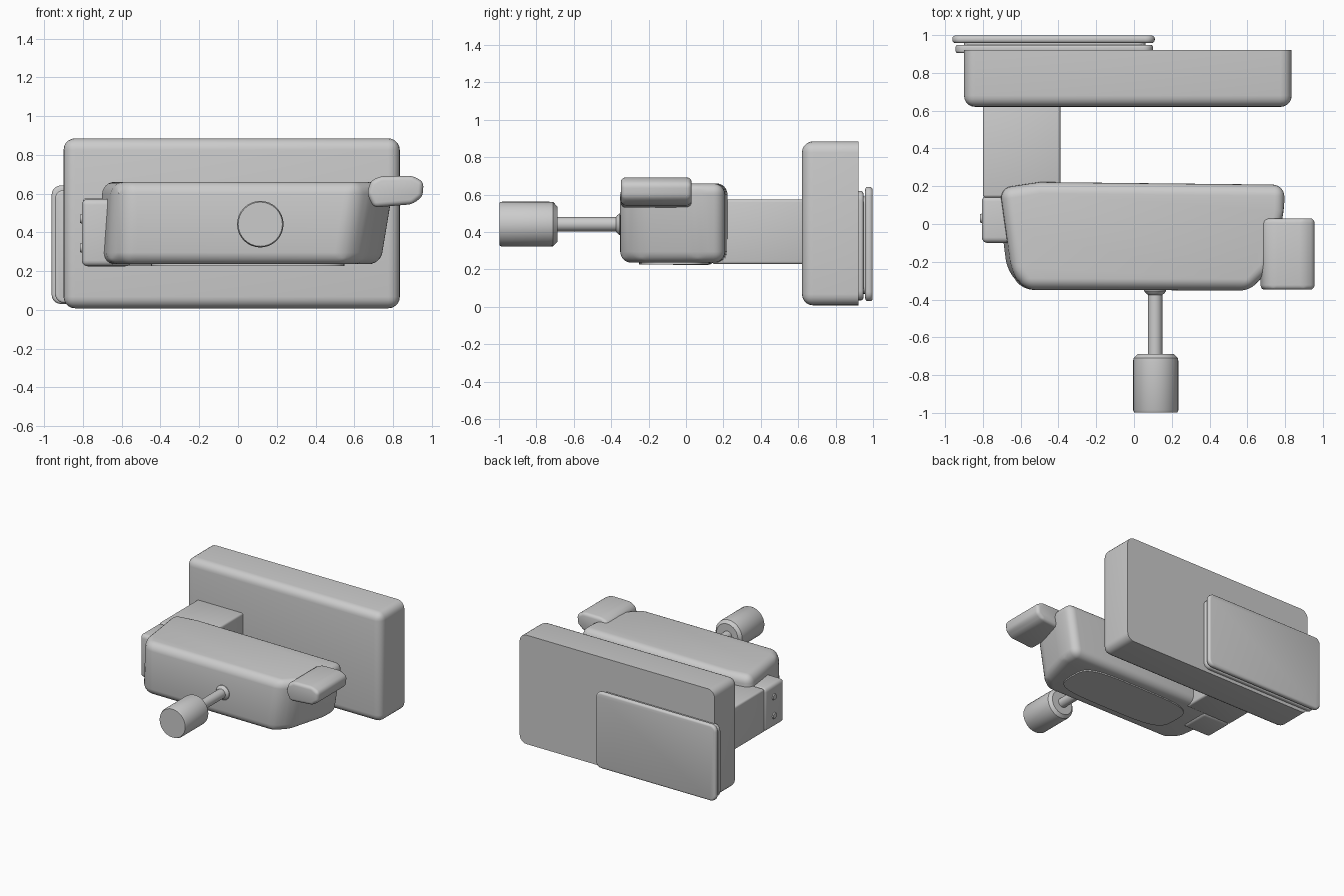
import bpy, bmesh, math
from mathutils import Vector, Matrix

if "Cube" in bpy.data.objects:
    bpy.data.objects.remove(bpy.data.objects["Cube"])


def finish(name, bm, bevel=0.0, segs=5, keep=None):
    """Round the edges, store the mesh and shade it smooth."""
    bmesh.ops.recalc_face_normals(bm, faces=bm.faces)
    if bevel:
        edges = [e for e in bm.edges if e.calc_face_angle(0) > math.radians(15)
                 and (keep is None or keep(e))]
        bmesh.ops.bevel(bm, geom=edges, offset=bevel, segments=segs,
                        profile=0.5, affect='EDGES', clamp_overlap=True)
    me = bpy.data.meshes.new(name)
    bm.to_mesh(me)
    bm.free()
    ob = bpy.data.objects.new(name, me)
    bpy.context.collection.objects.link(ob)
    bpy.ops.object.select_all(action='DESELECT')
    ob.select_set(True)
    bpy.context.view_layer.objects.active = ob
    bpy.ops.object.shade_smooth_by_angle(angle=math.radians(35))
    return ob


def box(name, x, y, z, bevel=0.0, segs=5, keep=None):
    bm = bmesh.new()
    bmesh.ops.create_cube(bm, size=1)
    for v in bm.verts:
        v.co = Vector((sum(r) / 2 + c * (r[1] - r[0]) for r, c in zip((x, y, z), v.co)))
    return finish(name, bm, bevel, segs, keep)


def prism(points, vec):
    bm = bmesh.new()
    face = bm.faces.new([bm.verts.new(p) for p in points])
    ext = bmesh.ops.extrude_face_region(bm, geom=[face])
    moved = [g for g in ext['geom'] if isinstance(g, bmesh.types.BMVert)]
    bmesh.ops.translate(bm, verts=moved, vec=vec)
    return bm


def lathe_y(name, profile, cx, cz, n=32):
    """Revolve (radius, y) points around a line along y."""
    bm = bmesh.new()
    rings = [[bm.verts.new((cx + r * math.cos(2 * math.pi * i / n), y,
                            cz + r * math.sin(2 * math.pi * i / n)))
              for i in range(n)] for r, y in profile]
    for a, b in zip(rings, rings[1:]):
        for i in range(n):
            bm.faces.new((a[i], a[(i + 1) % n], b[(i + 1) % n], b[i]))
    bm.faces.new(rings[0])
    bm.faces.new(rings[-1])
    return finish(name, bm)


def rounded_plate(name, x, z, y, corner, edge):
    """Flat plate in the xz plane with round corners and softened rims."""
    pts = []
    for sx, sz, a0 in ((1, 1, 0), (0, 1, 90), (0, 0, 180), (1, 0, 270)):
        cx = x[1] - corner if sx else x[0] + corner
        cz = z[1] - corner if sz else z[0] + corner
        for k in range(6):
            a = math.radians(a0 + 18 * k)
            pts.append((cx + corner * math.cos(a), y[0], cz + corner * math.sin(a)))
    bm = prism(pts, (0, y[1] - y[0], 0))
    rim = lambda e: abs(e.verts[0].co.y - e.verts[1].co.y) < 1e-5
    return finish(name, bm, edge, 3, rim)


# Large housing: rounded everywhere except the crisp rear rim
box("housing", (-0.90, 0.835), (0.62, 0.922), (0.008, 0.885), 0.06, 5,
    lambda e: not all(v.co.y > 0.9 for v in e.verts))

# Rear cover in two layers
rounded_plate("rear_cover_base", (-0.945, 0.10), (0.035, 0.62), (0.905, 0.948), 0.05, 0.012)
rounded_plate("rear_cover_core", (-0.90, 0.06), (0.07, 0.59), (0.94, 0.97), 0.04, 0.005)
rounded_plate("rear_cover", (-0.962, 0.11), (0.03, 0.642), (0.958, 0.998), 0.05, 0.016)

# Connecting arm and hinge block
box("arm", (-0.80, -0.39), (0.14, 0.64), (0.228, 0.575), 0.015, 3)
box("hinge_block", (-0.806, -0.55), (-0.10, 0.15), (0.225, 0.572), 0.03, 4)

# Two round screws on the hinge side
for i, z in enumerate((0.32, 0.47)):
    bm = bmesh.new()
    bmesh.ops.create_cone(bm, cap_ends=True, segments=20, radius1=0.028, radius2=0.022,
                          depth=0.016, matrix=Matrix.Translation((-0.806, 0.03, z))
                          @ Matrix.Rotation(-math.pi / 2, 4, 'Y'))
    finish(f"hinge_screw_{i + 1}", bm)

# Main body: plan outline extruded upward, lower right end pulled inward
outline = [(-0.58, -0.348), (0.62, -0.352), (0.72, -0.25), (0.805, 0.06), (0.805, 0.208),
           (-0.50, 0.222), (-0.735, 0.19), (-0.70, -0.06), (-0.675, -0.25)]
bm = prism([(x, y, 0.236) for x, y in outline], (0, 0, 0.424))
for v in bm.verts:
    if v.co.x > 0.5 and v.co.z < 0.3:
        v.co.x -= 0.07
    if v.co.x < -0.6 and v.co.z > 0.5:
        v.co.x += 0.03
finish("body", bm, 0.06, 6)

# Slim raised panel under the body
bm = prism([(0.05 + 0.5 * math.copysign(abs(math.cos(a)) ** 0.5, math.cos(a)),
             -0.06 + 0.19 * math.copysign(abs(math.sin(a)) ** 0.5, math.sin(a)), 0.226)
            for a in (2 * math.pi * i / 40 for i in range(40))], (0, 0, 0.03))
finish("underside_panel", bm)

# Lug on the upper right of the body
profile = [(0.665, 0.60), (0.685, 0.665), (0.735, 0.69), (0.90, 0.692), (0.958, 0.66),
           (0.952, 0.585), (0.90, 0.545), (0.70, 0.528)]
finish("lug", prism([(x, -0.348, z) for x, z in profile], (0, 0.378, 0)), 0.025, 4)

# Crank rod with collar, and its grip
lathe_y("rod", [(0.058, -0.33), (0.058, -0.355), (0.048, -0.368), (0.038, -0.375),
                (0.038, -0.70)], 0.112, 0.442)
lathe_y("grip", [(0.095, -0.688), (0.118, -0.71), (0.12, -0.73), (0.12, -0.985),
                 (0.114, -0.998)], 0.115, 0.442)
